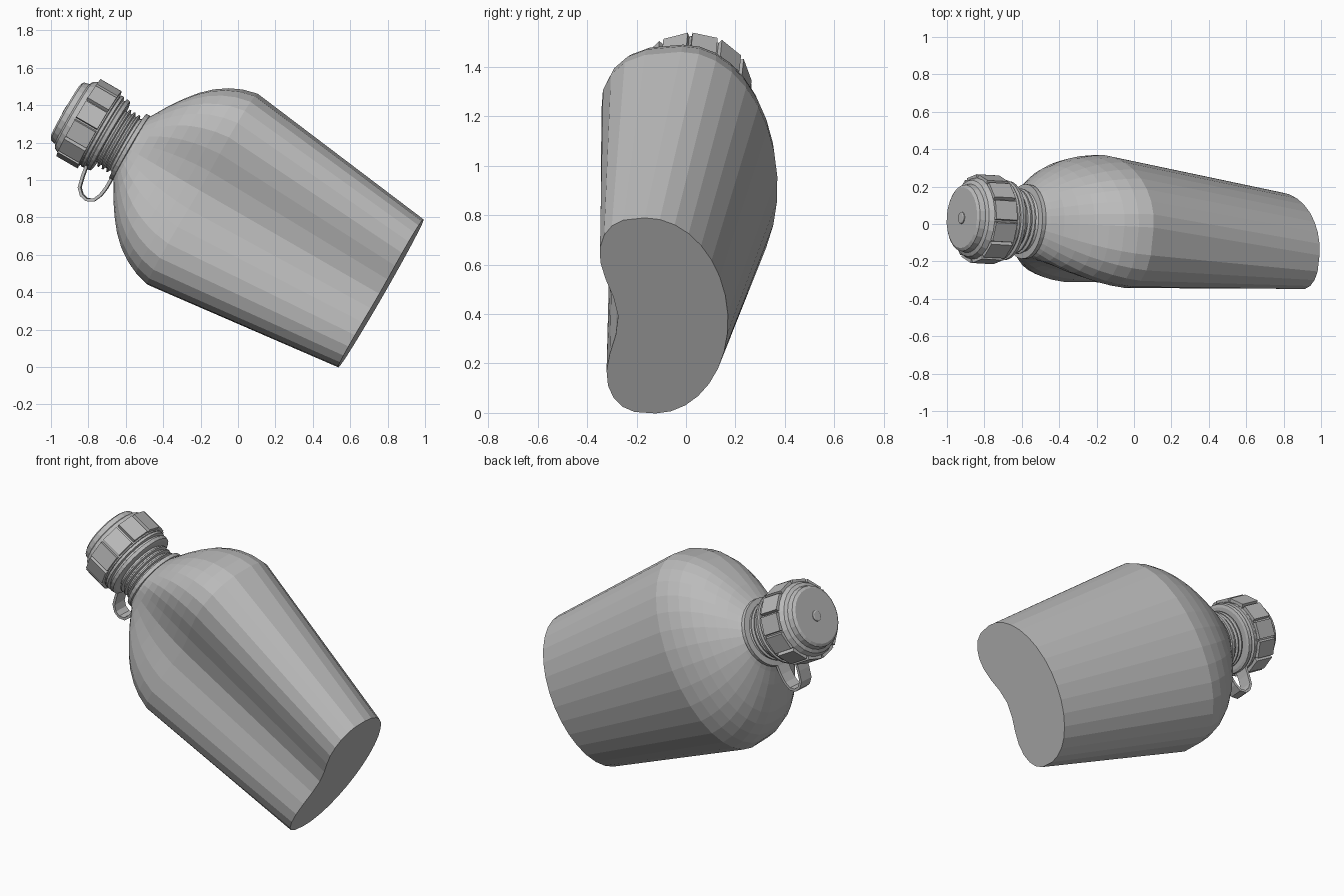
import bpy, bmesh
from math import cos, sin, pi, exp
from mathutils import Matrix, Vector

if "Cube" in bpy.data.objects:
    bpy.data.objects.remove(bpy.data.objects["Cube"])

grey = bpy.data.materials.new("plain grey")
grey.use_nodes = True
grey.diffuse_color = (0.5, 0.5, 0.5, 1)
grey.node_tree.nodes["Principled BSDF"].inputs["Base Color"].default_value = grey.diffuse_color

# Leaning frame: local x = bottle width, y = depth, z = bottle axis
axis = Vector((-0.865, 0.05, 0.5)).normalized()
wide = Vector((0.5, -0.05, 0.866))
wide = (wide - axis * wide.dot(axis)).normalized()
frame = Matrix((wide, axis.cross(wide), axis)).transposed().to_4x4()
frame.translation = (0.77, -0.065, 0.395)


def finish(name, bm):
    bmesh.ops.recalc_face_normals(bm, faces=bm.faces)
    mesh = bpy.data.meshes.new(name)
    bm.to_mesh(mesh)
    bm.free()
    mesh.materials.append(grey)
    obj = bpy.data.objects.new(name, mesh)
    bpy.context.collection.objects.link(obj)
    obj.matrix_world = frame
    return obj


def loft(name, rings):
    """Skin a stack of closed rings and cap both ends."""
    bm = bmesh.new()
    loops = [[bm.verts.new(p) for p in ring] for ring in rings]
    n = len(loops[0])
    for low, high in zip(loops, loops[1:]):
        for i in range(n):
            j = (i + 1) % n
            bm.faces.new((low[i], low[j], high[j], high[i]))
    bm.faces.new(loops[0][::-1])
    bm.faces.new(loops[-1])
    return finish(name, bm)


def circle(r, z, n):
    return [Vector((r * cos(2 * pi * i / n), r * sin(2 * pi * i / n), z)) for i in range(n)]


def lathe(name, profile, n=32):
    return loft(name, [circle(r, z, n) for z, r in profile])


def kidney(width, mid, back, front, dent, z, n=32):
    """Round back, squarer front with a hollow down the middle."""
    ring = []
    for i in range(n):
        t = 2 * pi * i / n
        q = cos(t)
        if sin(t) >= 0:
            y = mid + back * sin(t)
        else:
            depth = front * max(0, 1 - abs(q) ** 3) ** (1 / 3)
            y = mid - depth + dent * exp(-(q / 0.48) ** 2)
        ring.append(Vector((width * q, y, z)))
    return ring


# Body: straight tapered flask, then a shoulder easing into a round neck
base = kidney(0.457, -0.08, 0.315, 0.23, 0.10, 0)
shoulder = kidney(0.59, 0.02, 0.36, 0.395, 0.13, 1.11)
neck_ring = circle(0.185, 0, 32)
rings = [base, shoulder]
for z, f in ((1.19, 0.95), (1.26, 0.87), (1.325, 0.76), (1.385, 0.62),
             (1.44, 0.45), (1.49, 0.27), (1.53, 0.1), (1.555, 0)):
    ring = [c.lerp(s, f) for c, s in zip(neck_ring, shoulder)]
    rings.append([Vector((p.x, p.y, z)) for p in ring])
loft("flask_body", rings)

# Neck with strap ring and screw threads
profile = [(1.545, 0.185), (1.55, 0.2), (1.572, 0.2), (1.576, 0.165)]
for k in range(3):
    z = 1.59 + 0.028 * k
    profile += [(z, 0.158), (z + 0.006, 0.175), (z + 0.014, 0.175), (z + 0.02, 0.158)]
profile.append((1.7, 0.155))
lathe("threaded_neck", profile)

# Cap: collar, groove, drum and bevelled top
lathe("cap_collar", [(1.675, 0.195), (1.68, 0.212), (1.70, 0.216), (1.705, 0.2),
                     (1.715, 0.2), (1.72, 0.218), (1.735, 0.218), (1.74, 0.2)])
lathe("cap_drum", [(1.73, 0.2), (1.74, 0.215), (1.88, 0.218), (1.905, 0.205),
                   (1.915, 0.185), (1.945, 0.178), (1.955, 0.162)], 24)
lathe("cap_button", [(1.94, 0.032), (1.96, 0.032), (1.964, 0.026)], 16)

# Raised grip panels around the cap
bm = bmesh.new()
panels = 12
for k in range(panels):
    spin = Matrix.Rotation(2 * pi * (k + 0.5) / panels, 4, "Z")
    place = Matrix.Translation((0.215, 0, 1.812)) @ Matrix.Diagonal((0.034, 0.104, 0.13, 1))
    made = bmesh.ops.create_cube(bm, size=1, matrix=spin @ place)
finish("cap_grips", bm)

# Retaining strap looping from the collar to the neck ring
path = [(1.71, -0.2), (1.70, -0.26), (1.685, -0.32), (1.655, -0.35), (1.62, -0.358),
        (1.585, -0.34), (1.567, -0.3), (1.56, -0.25), (1.56, -0.185)]
bm = bmesh.new()
rows = [[bm.verts.new((w, y, z)) for y in (-0.045, 0.045)] for z, w in path]
for a, b in zip(rows, rows[1:]):
    bm.faces.new((a[0], a[1], b[1], b[0]))
strap = finish("retaining_strap", bm)
solid = strap.modifiers.new("thickness", "SOLIDIFY")
solid.thickness = 0.016
solid.offset = 0
